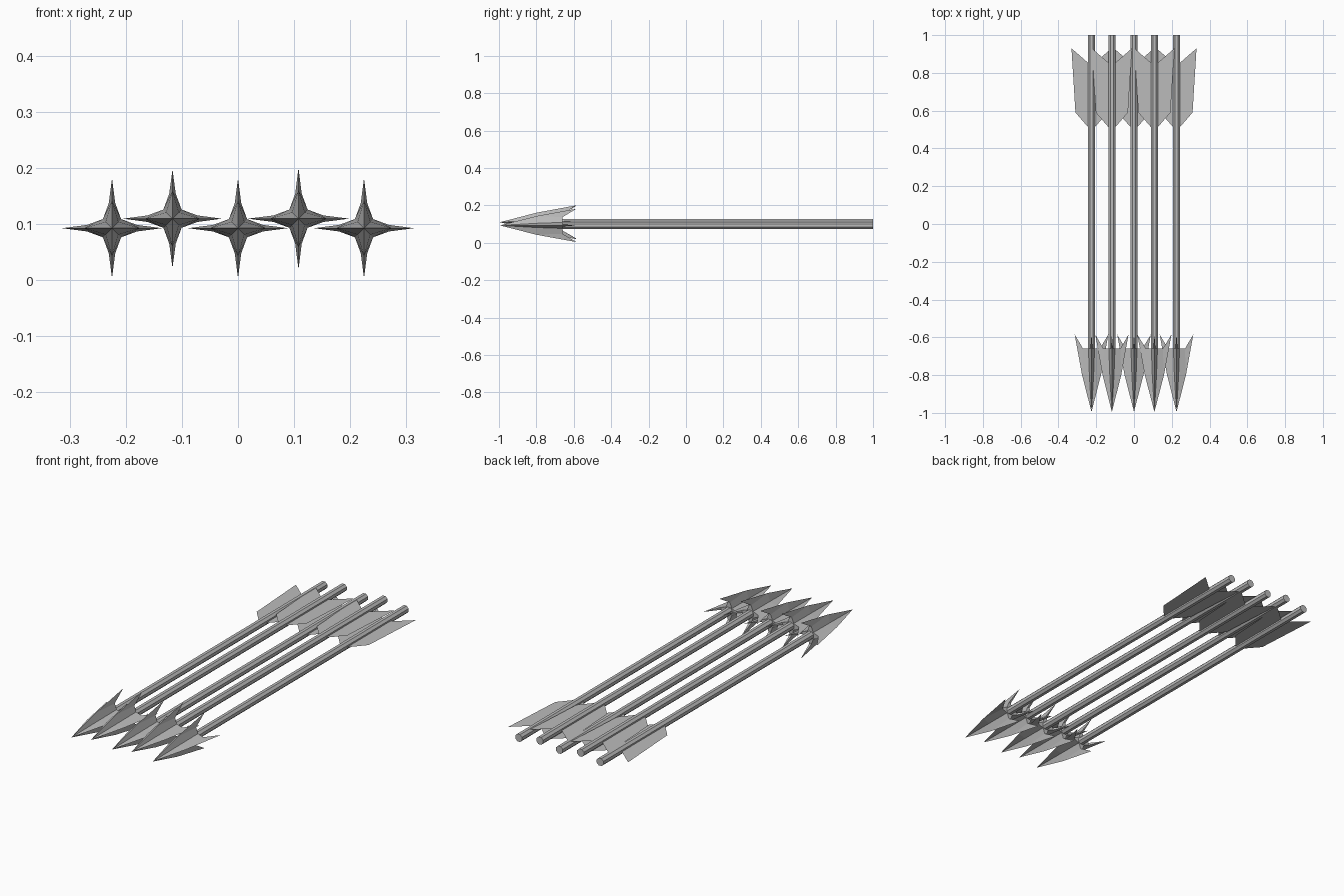
import bpy
import bmesh
from math import cos, sin, pi

cube = bpy.data.objects.get("Cube")
if cube:
    bpy.data.objects.remove(cube, do_unlink=True)

grey = bpy.data.materials.new("plain grey")
grey.use_nodes = True
grey.diffuse_color = (0.5, 0.5, 0.5, 1)
grey.node_tree.nodes["Principled BSDF"].inputs["Base Color"].default_value = (0.5, 0.5, 0.5, 1)


def finish(name, bm, place):
    """Turn a bmesh into a flat shaded object at the arrow's axis."""
    mesh = bpy.data.meshes.new(name)
    bm.to_mesh(mesh)
    bm.free()
    mesh.materials.append(grey)
    ob = bpy.data.objects.new(name, mesh)
    ob.location = place
    bpy.context.collection.objects.link(ob)


def shaft(name, place, radius=0.02, sides=8, start=-0.68, end=1.0):
    bm = bmesh.new()
    rings = []
    for y in (start, end):
        rings.append([bm.verts.new((radius * cos(a), y, radius * sin(a)))
                      for a in (2 * pi * (i + 0.5) / sides for i in range(sides))])
    for i in range(sides):
        j = (i + 1) % sides
        bm.faces.new((rings[0][i], rings[0][j], rings[1][j], rings[1][i]))
    for ring in rings:
        bm.faces.new(ring)
    bmesh.ops.recalc_face_normals(bm, faces=bm.faces)
    finish(name, bm, place)


def head(name, place, reach):
    """Four swept blades meeting in valleys on the diagonals."""
    bm = bmesh.new()

    def vert(r, y, angle):
        return bm.verts.new((r * cos(angle), y, r * sin(angle)))

    tip = vert(0, -0.995, 0)
    core = vert(0, -0.66, 0)
    ridge, barb, notch_a, notch_b, valley, root = [], [], [], [], [], []
    for k in range(4):
        a = k * pi / 2
        ridge.append(vert(reach * 0.56, -0.8, a))
        barb.append(vert(reach, -0.585, a))
        notch_a.append(vert(0.045, -0.66, a - 0.13))
        notch_b.append(vert(0.045, -0.66, a + 0.13))
        valley.append(vert(0.016, -0.8, a + pi / 4))
        root.append(vert(0.023, -0.66, a + pi / 4))
    for k in range(4):
        n = (k + 1) % 4
        # Both blade flanks that share the valley between blades k and n
        for blade, notch in ((k, notch_b[k]), (n, notch_a[n])):
            bm.faces.new((tip, ridge[blade], valley[k]))
            bm.faces.new((ridge[blade], notch, root[k], valley[k]))
            bm.faces.new((ridge[blade], barb[blade], notch))
            bm.faces.new((core, root[k], notch))
        # Back of the blade
        bm.faces.new((barb[k], notch_a[k], notch_b[k]))
        bm.faces.new((core, notch_a[k], notch_b[k]))
    bmesh.ops.recalc_face_normals(bm, faces=bm.faces)
    finish(name, bm, place)


def vanes(name, place):
    """Flat feather sheet on each side of the shaft."""
    outline = [(0, 0.5), (0.02, 0.515), (0.085, 0.59), (0.106, 0.93), (0.02, 0.855), (0, 0.845)]
    bm = bmesh.new()
    for side in (1, -1):
        points = [bm.verts.new((side * x, y, 0)) for x, y in outline]
        bm.faces.new(points[::side])
    bmesh.ops.remove_doubles(bm, verts=bm.verts, dist=0.0001)
    finish(name, bm, place)


# Five arrows side by side, every second one raised
for i, (x, reach) in enumerate(((-0.225, 0.089), (-0.117, 0.088), (0, 0.089),
                                (0.108, 0.0905), (0.225, 0.089))):
    place = (x, 0, 0.11 if i % 2 else 0.093)
    shaft(f"arrow_shaft_{i + 1}", place)
    head(f"arrow_head_{i + 1}", place, reach)
    vanes(f"arrow_vanes_{i + 1}", place)
